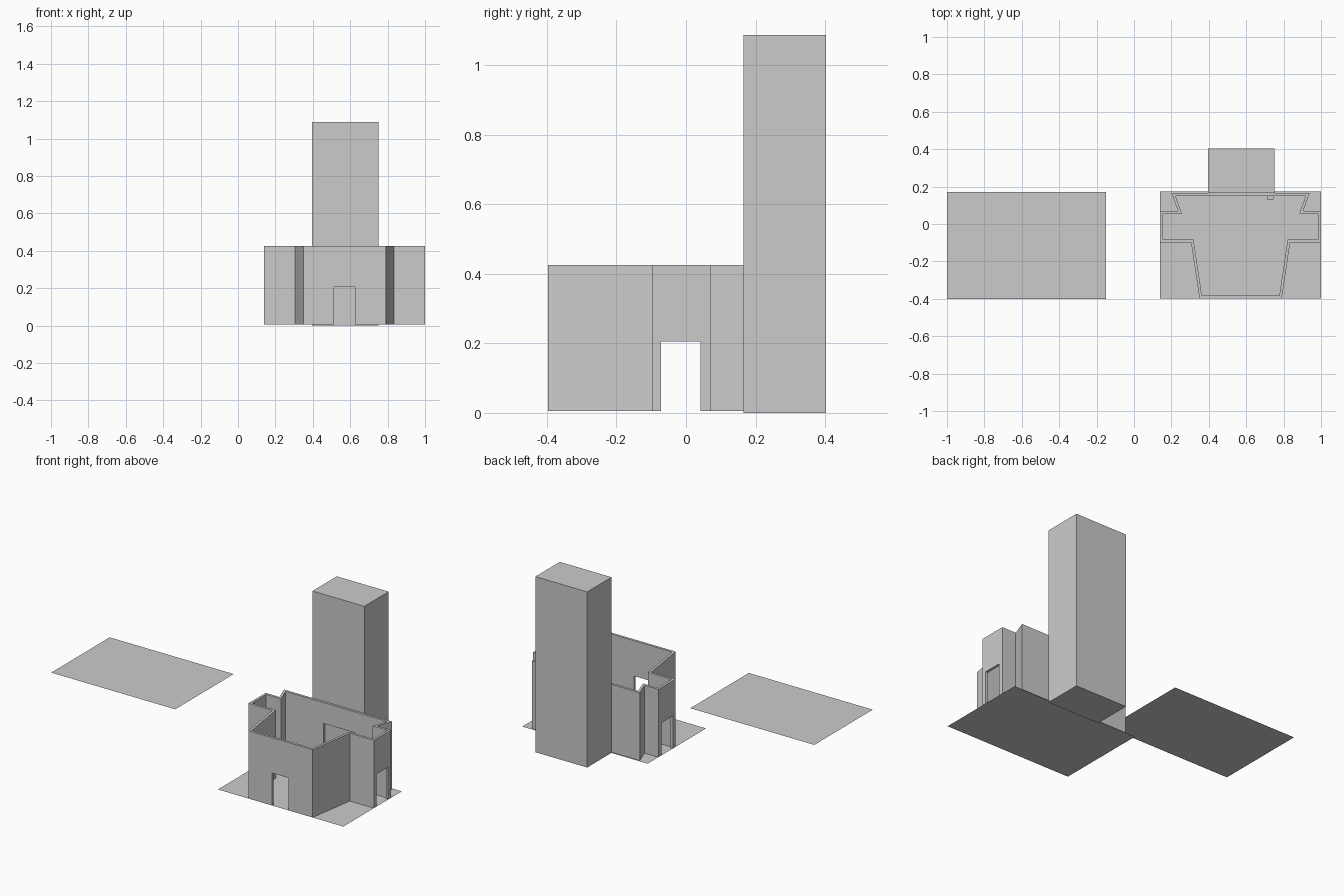
import bpy

if "Cube" in bpy.data.objects:
    bpy.data.objects.remove(bpy.data.objects["Cube"])

CX = 0.57          # mirror line of the building
WALL_TOP = 0.425
FLOOR_Z = 0.005


def mesh_object(name, verts, faces):
    mesh = bpy.data.meshes.new(name)
    mesh.from_pydata(verts, [], faces)
    obj = bpy.data.objects.new(name, mesh)
    bpy.context.collection.objects.link(obj)
    return obj


def sheet(name, x0, x1, y0, y1, z):
    return mesh_object(name, [(x0, y0, z), (x1, y0, z), (x1, y1, z), (x0, y1, z)],
                       [(0, 1, 2, 3)])


def box(name, x0, x1, y0, y1, z0, z1):
    verts = [(x, y, z) for z in (z0, z1)
             for x, y in ((x0, y0), (x1, y0), (x1, y1), (x0, y1))]
    faces = [(3, 2, 1, 0), (4, 5, 6, 7)]
    faces += [(i, (i + 1) % 4, (i + 1) % 4 + 4, i + 4) for i in range(4)]
    return mesh_object(name, verts, faces)


def apply_modifier(obj, mod):
    bpy.context.view_layer.objects.active = obj
    bpy.ops.object.modifier_apply(modifier=mod.name)


# Floor of the building and the detached roof sheet beside it
sheet("floor", 0.14, 1.0, -0.397, 0.175, FLOOR_Z)
sheet("detached_roof", -1.0, -0.15, -0.40, 0.172, WALL_TOP)

# Tower behind the building
box("tower", 0.395, 0.75, 0.165, 0.403, 0.0, 1.088)

# Walls: half of the cross-shaped plan, mirrored, counter-clockwise from front
half = [(0.22, -0.397), (0.265, -0.098), (0.43, -0.098),
        (0.43, 0.07), (0.335, 0.07), (0.37, 0.166)]
plan = [(CX + x, y) for x, y in half] + [(CX - x, y) for x, y in reversed(half)]
n = len(plan)
walls = mesh_object("walls",
                    [(x, y, z) for z in (FLOOR_Z, WALL_TOP) for x, y in plan],
                    [(i, (i + 1) % n, (i + 1) % n + n, i + n) for i in range(n)])
thick = walls.modifiers.new("thickness", 'SOLIDIFY')
thick.thickness = 0.015
thick.offset = -1
thick.use_even_offset = True
apply_modifier(walls, thick)

# Doorways: front, both wings, and the inner opening to the tower
cutters = [
    box("front_door_cutter", 0.512, 0.625, -0.45, -0.35, -0.1, 0.206),
    box("right_door_cutter", 0.95, 1.05, -0.072, 0.042, -0.1, 0.206),
    box("left_door_cutter", 0.09, 0.19, -0.072, 0.042, -0.1, 0.206),
    box("tower_door_cutter", 0.48, 0.70, 0.12, 0.20, -0.1, 0.295),
]
for cutter in cutters:
    cut = walls.modifiers.new("doorway", 'BOOLEAN')
    cut.operation = 'DIFFERENCE'
    cut.solver = 'EXACT'
    cut.object = cutter
    apply_modifier(walls, cut)
    bpy.data.objects.remove(cutter, do_unlink=True)

# Small wall bracket beside the tower opening
box("wall_bracket", 0.71, 0.745, 0.13, 0.152, 0.13, 0.16)
